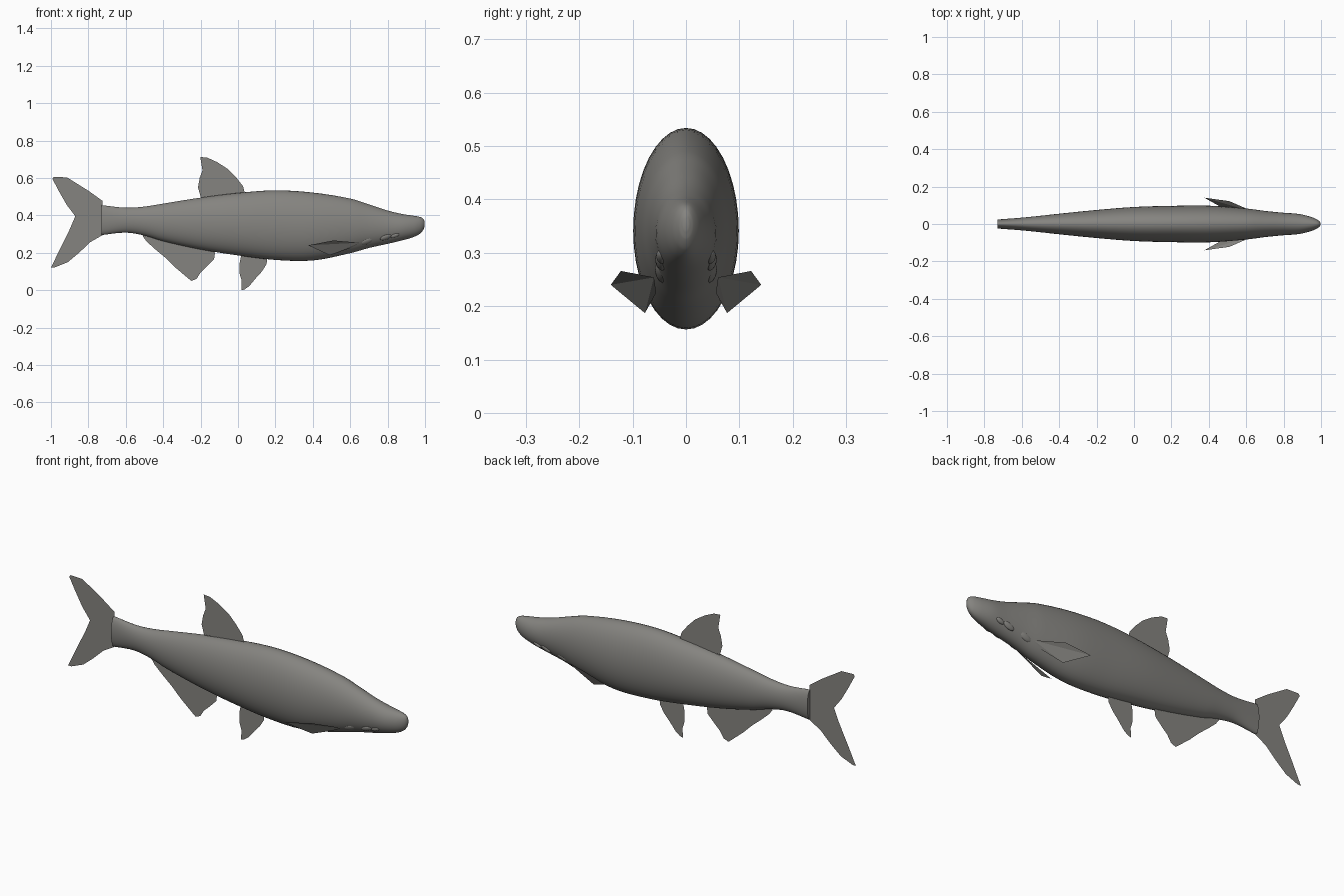
import bpy, bmesh, math

if "Cube" in bpy.data.objects:
    bpy.data.objects.remove(bpy.data.objects["Cube"])

grey = bpy.data.materials.new("fish grey")
grey.diffuse_color = (0.235, 0.230, 0.215, 1)
grey.use_nodes = True
grey.node_tree.nodes["Principled BSDF"].inputs["Base Color"].default_value = grey.diffuse_color


def make(name, verts, faces, smooth=False):
    me = bpy.data.meshes.new(name)
    me.from_pydata(verts, [], faces)
    me.materials.append(grey)
    ob = bpy.data.objects.new(name, me)
    bpy.context.collection.objects.link(ob)
    bm = bmesh.new()
    bm.from_mesh(me)
    if smooth:
        bmesh.ops.recalc_face_normals(bm, faces=bm.faces)
    bm.to_mesh(me)
    bm.free()
    if smooth:
        bpy.context.view_layer.objects.active = ob
        ob.select_set(True)
        bpy.ops.object.shade_smooth_by_angle(angle=math.radians(50))
        ob.select_set(False)
    return ob


# body stations: x, top z, bottom z, half width
ST = [(-0.73, .455, .295, .024), (-.6, .441, .308, .034), (-.5, .447, .292, .044),
      (-.4, .463, .262, .055), (-.2, .495, .218, .075), (0, .520, .186, .091),
      (.2, .534, .162, .097), (.4, .522, .159, .098), (.6, .490, .198, .083),
      (.7, .459, .226, .070), (.8, .426, .248, .060), (.88, .407, .267, .054),
      (.94, .398, .285, .040), (.975, .391, .304, .026), (.992, .380, .325, .014),
      (.998, .366, .343, .005)]


def spline(i, t):
    p = [ST[min(max(i + k, 0), len(ST) - 1)] for k in (-1, 0, 1, 2)]
    x = p[1][0] + t * (p[2][0] - p[1][0])
    out = [x]
    for c in (1, 2, 3):
        # tangents scaled to the uneven station spacing
        h = p[2][0] - p[1][0]
        m1 = (p[2][c] - p[0][c]) / (p[2][0] - p[0][0]) * h
        m2 = (p[3][c] - p[1][c]) / (p[3][0] - p[1][0]) * h
        a, b = p[1][c], p[2][c]
        out.append((2*t**3 - 3*t*t + 1)*a + (t**3 - 2*t*t + t)*m1
                   + (3*t*t - 2*t**3)*b + (t**3 - t*t)*m2)
    return out


# body: lofted ellipses with a closed tail end and rounded snout
N, STEPS = 40, 4
rings = [spline(i, s / STEPS) for i in range(len(ST) - 1) for s in range(STEPS)]
rings.append(list(ST[-1]))
verts, faces = [], []
for x, top, bot, w in rings:
    for k in range(N):
        a = 2 * math.pi * k / N
        verts.append((x, w * math.cos(a), (top + bot) / 2 + (top - bot) / 2 * math.sin(a)))
for r in range(len(rings) - 1):
    for k in range(N):
        a, b = r * N + k, r * N + (k + 1) % N
        faces.append((a, b, b + N, a + N))
faces.append(tuple(range(N)))
faces.append(tuple(range(len(verts) - N, len(verts))))
make("body", verts, faces, True)


# flat fins on the centre plane: outer outline, then a comb of ray roots
def fin(name, outline, teeth=0, depth=0.0):
    pts = list(outline)
    if teeth:
        (x0, z0), (x1, z1) = pts[-1], pts[0]
        for k in range(1, 2 * teeth):
            t = k / (2 * teeth)
            pts.append((x0 + (x1 - x0) * t, z0 + (z1 - z0) * t + (depth if k % 2 else 0)))
    me = make(name, [(x, 0, z) for x, z in pts], [tuple(range(len(pts)))]).data
    bm = bmesh.new()
    bm.from_mesh(me)
    bmesh.ops.triangulate(bm, faces=bm.faces)
    bm.to_mesh(me)
    bm.free()


fin("tail_fin", [(-.725, .478), (-.80, .532), (-.914, .603), (-.985, .606), (-.992, .595),
                 (-.955, .525), (-.915, .455), (-.87, .396), (-.90, .325), (-.95, .225),
                 (-.999, .122), (-.98, .122), (-.91, .150), (-.85, .200), (-.79, .257),
                 (-.725, .294)])
fin("dorsal_fin", [(-.20, .500), (-.214, .550), (-.205, .600), (-.190, .640), (-.202, .712),
                   (-.165, .709), (-.11, .684), (-.053, .647), (-.01, .603), (.027, .556),
                   (.035, .523)], 14, -.02)
fin("pelvic_fin", [(.155, .163), (.153, .140), (.128, .100), (.10, .070), (.06, .022),
                   (.035, .004), (.018, 0), (.020, .05), (.008, .090), (.008, .140),
                   (.016, .182)], 7, .02)
fin("anal_fin", [(-.123, .200), (-.128, .165), (-.17, .123), (-.20, .095), (-.222, .060),
                 (-.25, .050), (-.28, .075), (-.337, .123), (-.39, .175), (-.444, .220),
                 (-.49, .262), (-.51, .290)], 18, .02)

# pectoral fins: folded blades, mirrored
for side, s in (("left", -1), ("right", 1)):
    blade = [(.652, .060, .254), (.51, .122, .266), (.375, .141, .240),
             (.49, .077, .187), (.60, .056, .225)]
    make(side + "_pectoral_fin", [(x, s * y, z) for x, y, z in blade],
         [(0, 1, 2), (0, 2, 3), (0, 3, 4)])

# low gill and jaw bumps on each side of the head
for side, s in (("left", -1), ("right", 1)):
    for i, (x, z, y, rx, rz) in enumerate([(.69, .262, .048, .035, .016),
                                           (.79, .283, .048, .032, .014),
                                           (.84, .292, .047, .024, .011)]):
        bpy.ops.mesh.primitive_uv_sphere_add(segments=16, ring_count=8, radius=1,
                                             location=(x, s * y, z))
        ob = bpy.context.object
        ob.name = f"{side}_head_bump_{i + 1}"
        ob.scale = (rx, .008, rz)
        ob.rotation_euler = (s * -.5, -.35, 0)
        ob.data.materials.append(grey)
        bpy.ops.object.shade_smooth()
